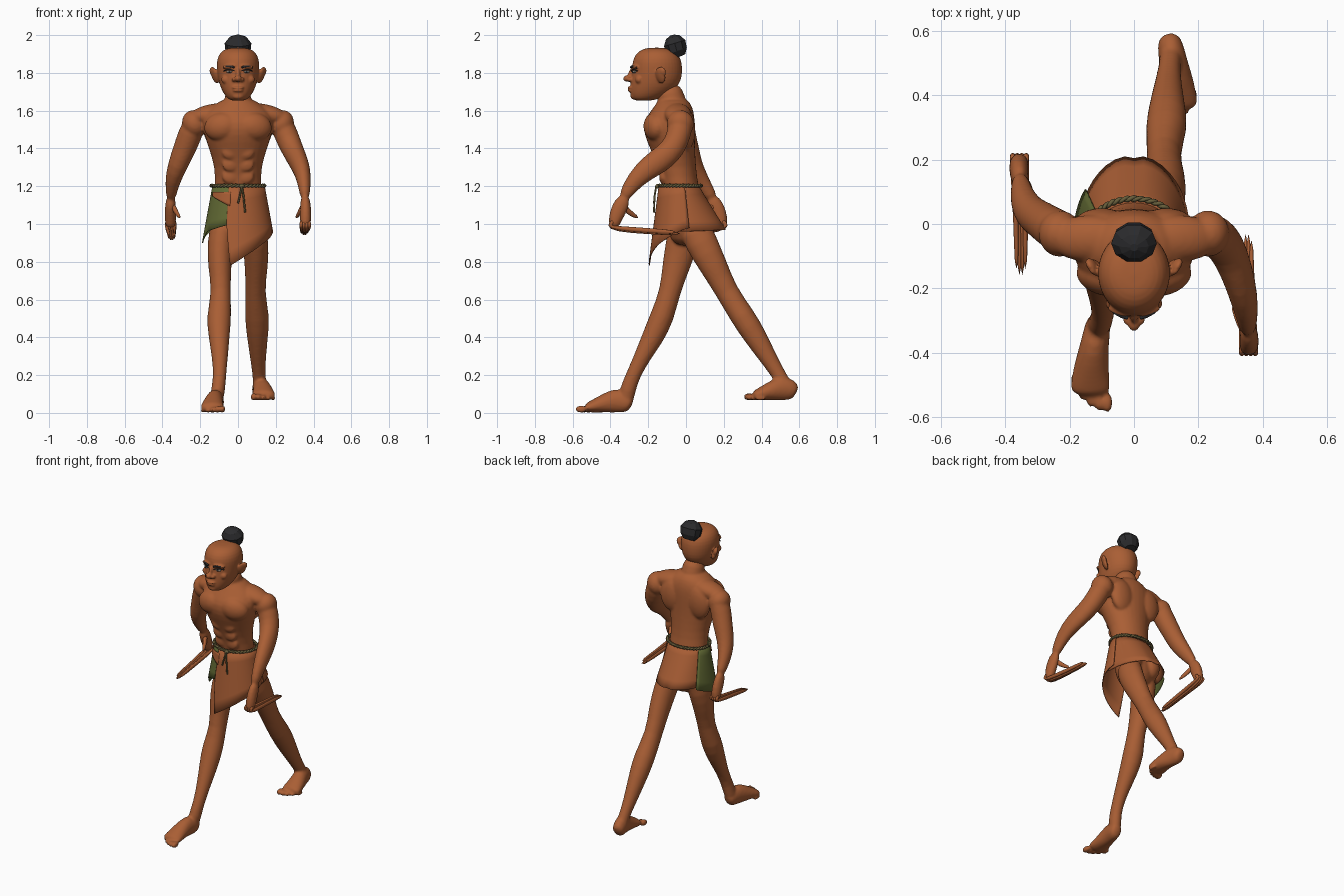
import bpy, bmesh, math
from mathutils import Vector, Matrix, Euler

cube = bpy.data.objects.get("Cube")
if cube:
    bpy.data.objects.remove(cube, do_unlink=True)


def material(name, r, g, b):
    m = bpy.data.materials.new(name)
    m.use_nodes = True
    m.diffuse_color = (r, g, b, 1)
    bsdf = m.node_tree.nodes["Principled BSDF"]
    bsdf.inputs["Base Color"].default_value = (r, g, b, 1)
    bsdf.inputs["Roughness"].default_value = 0.8
    return m


SKIN = material("brown skin", 0.4, 0.113, 0.035)
LEATHER = material("brown leather", 0.385, 0.108, 0.034)
GREEN = material("green cloth", 0.12, 0.142, 0.034)
ROPE = material("olive rope", 0.14, 0.115, 0.045)
HAIR = material("black hair", 0.024, 0.024, 0.026)
WHITE = material("eye white", 0.3, 0.28, 0.24)


def tube(bm, rows, sides=16, flat=False):
    """Loft elliptical rings (x, y, z, half width, half depth) along a path."""
    centres = [Vector(r[:3]) for r in rows]
    rings = []
    for i, row in enumerate(rows):
        d = (centres[min(i + 1, len(rows) - 1)] - centres[max(i - 1, 0)]).normalized()
        if flat:
            d = Vector((0, 0, 1))
        side = (Vector((1, 0, 0)) - d * d.x).normalized()
        up = d.cross(side)
        ring = []
        for k in range(sides):
            a = math.tau * k / sides
            ring.append(bm.verts.new(centres[i] + side * row[3] * math.cos(a) + up * row[4] * math.sin(a)))
        rings.append(ring)
    for low, high in zip(rings, rings[1:]):
        for k in range(sides):
            n = (k + 1) % sides
            bm.faces.new((low[k], low[n], high[n], high[k]))
    bm.faces.new(rings[0])
    bm.faces.new(rings[-1])


def stack(bm, sections, sides=16):
    """Level sections given as (height, half width, front, back)."""
    tube(bm, [(0, (f + b) / 2, z, w, (b - f) / 2) for z, w, f, b in sections], sides, True)


def ball(bm, pos, size, rot=(0, 0, 0), u=16, v=10):
    m = Matrix.LocRotScale(Vector(pos), Euler(rot), Vector(size))
    bmesh.ops.create_uvsphere(bm, u_segments=u, v_segments=v, radius=1, matrix=m)


def pair(bm, pos, size, rot=(0, 0, 0)):
    """The same ball on both sides of the body."""
    for s in (1, -1):
        ball(bm, (s * pos[0], pos[1], pos[2]), size, (rot[0], s * rot[1], s * rot[2]))


def finish(bm, name, mat, smooth=True, subsurf=0, voxel=0, thick=0):
    bmesh.ops.recalc_face_normals(bm, faces=bm.faces)
    for f in bm.faces:
        f.smooth = smooth
    me = bpy.data.meshes.new(name)
    bm.to_mesh(me)
    bm.free()
    me.materials.append(mat)
    ob = bpy.data.objects.new(name, me)
    bpy.context.collection.objects.link(ob)
    if subsurf:
        mod = ob.modifiers.new("Round", 'SUBSURF')
        mod.levels = mod.render_levels = subsurf
    if voxel:
        mod = ob.modifiers.new("Fuse", 'REMESH')
        mod.mode, mod.voxel_size, mod.use_smooth_shade = 'VOXEL', voxel, True
        mod = ob.modifiers.new("Soften", 'SMOOTH')
        mod.factor, mod.iterations = 0.5, 5
    if thick:
        mod = ob.modifiers.new("Thickness", 'SOLIDIFY')
        mod.thickness = thick


def cord(name, points, radius, mat, cyclic=False):
    cu = bpy.data.curves.new(name, 'CURVE')
    cu.dimensions, cu.bevel_depth, cu.bevel_resolution = '3D', radius, 1
    sp = cu.splines.new('POLY')
    sp.points.add(len(points) - 1)
    for p, co in zip(sp.points, points):
        p.co = (*co, 1)
    sp.use_cyclic_u = cyclic
    cu.use_fill_caps = True
    cu.materials.append(mat)
    bpy.context.collection.objects.link(bpy.data.objects.new(name, cu))


# Body: trunk and neck
body = bmesh.new()
stack(body, [(0.88, .07, -.06, .07), (0.95, .13, -.1, .12), (1.05, .135, -.11, .11), (1.2, .126, -.128, .066),
             (1.3, .124, -.152, .055), (1.4, .158, -.192, .05), (1.47, .182, -.224, .05), (1.54, .195, -.23, .05),
             (1.59, .18, -.195, .045), (1.635, .125, -.16, .03), (1.67, .065, -.145, .0)])
tube(body, [(0, -.05, 1.58, .09, .08), (0, -.075, 1.65, .07, .074), (0, -.1, 1.74, .068, .07)])

# Muscles of the chest, shoulders, back, belly and seat
pair(body, (.09, -.165, 1.515), (.095, .06, .075), (0, .2, .25))
pair(body, (.14, -.045, 1.583), (.13, .075, .052), (0, .2, 0))
pair(body, (.23, -.03, 1.53), (.068, .075, .075), (0, .4, 0))
pair(body, (.1, .006, 1.5), (.085, .045, .11))
pair(body, (.07, .05, 1.02), (.07, .08, .085))
for z in (1.25, 1.315, 1.38):
    pair(body, (.042, -.125 - (z - 1.25) * .28, z), (.044, .018, .038))

# Arms: left swings forward, right swings back
tube(body, [(.22, -.025, 1.555, .06, .07), (.252, -.035, 1.48, .066, .066), (.285, -.065, 1.4, .06, .066),
            (.318, -.14, 1.335, .052, .07), (.343, -.23, 1.275, .045, .058), (.352, -.295, 1.2, .033, .042),
            (.355, -.335, 1.13, .025, .031)])
tube(body, [(-.22, -.025, 1.555, .06, .07), (-.252, -.015, 1.48, .066, .066), (-.282, .01, 1.4, .062, .06),
            (-.32, .03, 1.31, .053, .058), (-.343, .07, 1.24, .044, .05), (-.352, .11, 1.18, .032, .038),
            (-.355, .145, 1.13, .025, .031)])

# Legs: right strides forward, left trails
tube(body, [(-.075, 0, 1.02, .07, .09), (-.095, -.02, .9, .07, .088), (-.098, -.052, .78, .064, .076),
            (-.088, -.085, .64, .049, .054), (-.102, -.125, .51, .069, .066), (-.1, -.175, .4, .056, .06),
            (-.096, -.23, .3, .044, .045), (-.096, -.28, .2, .034, .038), (-.105, -.31, .12, .038, .044),
            (-.117, -.32, .05, .037, .04)])
tube(body, [(.075, .03, 1.02, .07, .09), (.095, .08, .9, .07, .088), (.098, .145, .78, .064, .076),
            (.09, .215, .64, .049, .058), (.102, .3, .51, .069, .068), (.103, .37, .4, .056, .062),
            (.106, .43, .3, .044, .048), (.11, .487, .21, .034, .038), (.114, .515, .16, .036, .04),
            (.115, .535, .11, .037, .038)])
ball(body, (-.09, -.118, .645), (.036, .026, .045))
ball(body, (.09, .182, .645), (.036, .026, .045))


# Feet with toes, each from heel to toe
def foot(s, y, z, length):
    rows = [(.108, 0, .04, .03, .036), (.112, .03, .057, .042, .058), (.122, .085, .068, .044, .068),
            (.132, .15, .05, .054, .05), (.136, .21, .034, .063, .033), (.135, .25, .024, .065, .024)]
    tube(body, [(s * r[0], y - r[1] * length, r[2] + z, r[3], r[4]) for r in rows])
    for i in range(5):
        size = .02 - .002 * i
        ball(body, (s * (.083 + .026 * i), y - length * (.27 - .004 * i * i), z + size),
             (size * .85, .032, size))


foot(-1, -.285, 0, 1)
foot(1, .585, .065, .93)


# Hands: palm, long backward-folded fingers and a thumb
def hand(name, s, y, f, tip_z):
    tube(body, [(s * .355, y, 1.15, .024, .032), (s * .358, y + f * .03, 1.09, .03, .046),
                (s * .358, y + f * .055, 1.03, .031, .038), (s * .356, y + f * .065, .975, .028, .026)])
    bm = bmesh.new()
    for i in range(4):
        x, tip = s * (.335 + .014 * i), s * (.338 + .009 * i)
        low = .007 * abs(i - 1.5)
        tube(bm, [(x, y + f * .06, 1.02, .01, .014), (x, y + f * .09, .99, .01, .014),
                  (x, y + f * .06, .968 + low, .01, .014), (tip, y - f * .12, (.965 + tip_z) / 2 + low, .01, .014),
                  (tip, y - f * (.31 - low * 3), tip_z + low, .007, .013)], 8)
    tube(bm, [(s * .35, y + f * .02, 1.11, .015, .018), (s * .33, y - f * .01, 1.065, .014, .017),
              (s * .305, y - f * .07, 1.03, .007, .01)], 8)
    finish(bm, name, SKIN, subsurf=1)


hand("left_fingers", 1, -.32, -1, .945)
hand("right_fingers", -1, .13, 1, .915)
finish(body, "body", SKIN, subsurf=1, voxel=.008)

# Head with nose, lips, brow and ears
head = bmesh.new()
stack(head, [(1.652, .03, -.265, -.19), (1.662, .055, -.288, -.14), (1.69, .077, -.298, -.085),
             (1.725, .094, -.297, -.045), (1.765, .106, -.293, -.022), (1.81, .112, -.287, -.018),
             (1.855, .115, -.286, -.02), (1.895, .105, -.272, -.035), (1.922, .08, -.242, -.065),
             (1.934, .04, -.2, -.11)], 20)
ball(head, (0, -.308, 1.77), (.02, .026, .018))
ball(head, (0, -.291, 1.795), (.012, .016, .035), (-.3, 0, 0))
pair(head, (.02, -.295, 1.765), (.015, .02, .012))
pair(head, (.045, -.27, 1.834), (.04, .016, .011), (0, .1, .3))
pair(head, (.06, -.248, 1.765), (.03, .022, .024))
ball(head, (0, -.291, 1.722), (.034, .02, .008))
ball(head, (0, -.289, 1.706), (.03, .02, .008))
ball(head, (0, -.275, 1.677), (.032, .02, .018))
pair(head, (.122, -.135, 1.787), (.014, .03, .046), (0, .35, -.6))
pair(head, (.132, -.128, 1.805), (.014, .026, .028), (0, .3, -.6))
finish(head, "head", SKIN, subsurf=1, voxel=.005)

# Eyes, irises, eyebrows and lashes
for s, label in ((1, "left"), (-1, "right")):
    for part, y, size, mat in (("eye", -.272, (.017, .011, .007), WHITE),
                               ("iris", -.279, (.007, .007, .007), HAIR)):
        bm = bmesh.new()
        ball(bm, (s * .045, y, 1.806), size, (0, 0, s * .35))
        finish(bm, label + "_" + part, mat)
    for part, z, r in (("eyebrow", 1.833, .006), ("lashes", 1.815, .003)):
        arc = [(s * x, -.154 - .134 * math.sqrt(1 - (x / .114) ** 2) - r, z + lift)
               for x, lift in ((.02, -.004), (.038, .002), (.058, .002), (.076, -.005))]
        cord(label + "_" + part, arc, r, HAIR)

# Topknot leaning back from the crown
bun = bmesh.new()
tube(bun, [(0, -.035, 1.885, .04, .035), (0, -.048, 1.915, .066, .058), (0, -.06, 1.957, .071, .062),
           (0, -.07, 1.988, .046, .04), (0, -.073, 2.0, .012, .012)], 10)
finish(bun, "topknot", HAIR, smooth=False)


# Wrapped skirt: cloth sheets following a flared waist
def drape(angle, z, gap):
    a = math.radians(angle)
    t = (1.2 - z) / .23
    c, s = math.cos(a), math.sin(a)
    depth = .108 + .03 * t if s < 0 else .095 + .145 * t * (1 - .07 * math.exp(-(c / .12) ** 2))
    return (c * (.13 + .042 * t + gap), -.025 + s * (depth + gap), z)


def sheet(name, hem, gap, mat, drop=0):
    """hem lists (angle, lower edge); the level upper edge lies drop below the belt."""
    bm = bmesh.new()
    top = 1.205 - drop
    rows = []
    for (a, za), (b, zb) in zip(hem, hem[1:]):
        for k in range(6):
            q = k / 6
            rows.append((a + (b - a) * q, za + (zb - za) * q))
    rows.append(hem[-1])
    grid = [[bm.verts.new(drape(a, top + (z - top) * j / 5, gap)) for j in range(6)] for a, z in rows]
    for p, q in zip(grid, grid[1:]):
        for j in range(5):
            bm.faces.new((p[j], p[j + 1], q[j + 1], q[j]))
    finish(bm, name, mat, thick=.005)


sheet("back_skirt", [(-40, 1.0), (0, .96), (60, .97), (120, .97), (172, .97)], 0, LEATHER)
sheet("green_panel", [(148, .96), (185, .9), (203, .96), (258, 1.0)], .006, GREEN)
sheet("front_flap", [(250, 1.0), (259, .78), (285, .84), (310, .893), (340, .94), (370, .98)], .012, LEATHER)
sheet("folded_corner", [(205, 1.15), (230, 1.125), (255, 1.095)], .013, LEATHER, .035)

# Twisted rope belt, knot and hanging ends
for strand in range(2):
    loop = []
    for i in range(200):
        a = math.tau * i / 200
        w = 20 * a + math.pi * strand
        x, y, z = drape(math.degrees(a), 1.203, .011 + .004 * math.cos(w))
        loop.append((x, y, z + .004 * math.sin(w)))
    cord("rope_belt", loop, .0065, ROPE, True)
knot = bmesh.new()
ball(knot, (.02, -.15, 1.2), (.015, .012, .013), (0, 0, 0), 8, 6)
finish(knot, "belt_knot", ROPE)
for x, z in ((.0, 1.11), (.038, 1.06)):
    cord("rope_end", [(.02, -.158, 1.2), ((x + .02) / 2, -.166, 1.15), (x, -.17, z)], .005, ROPE)
